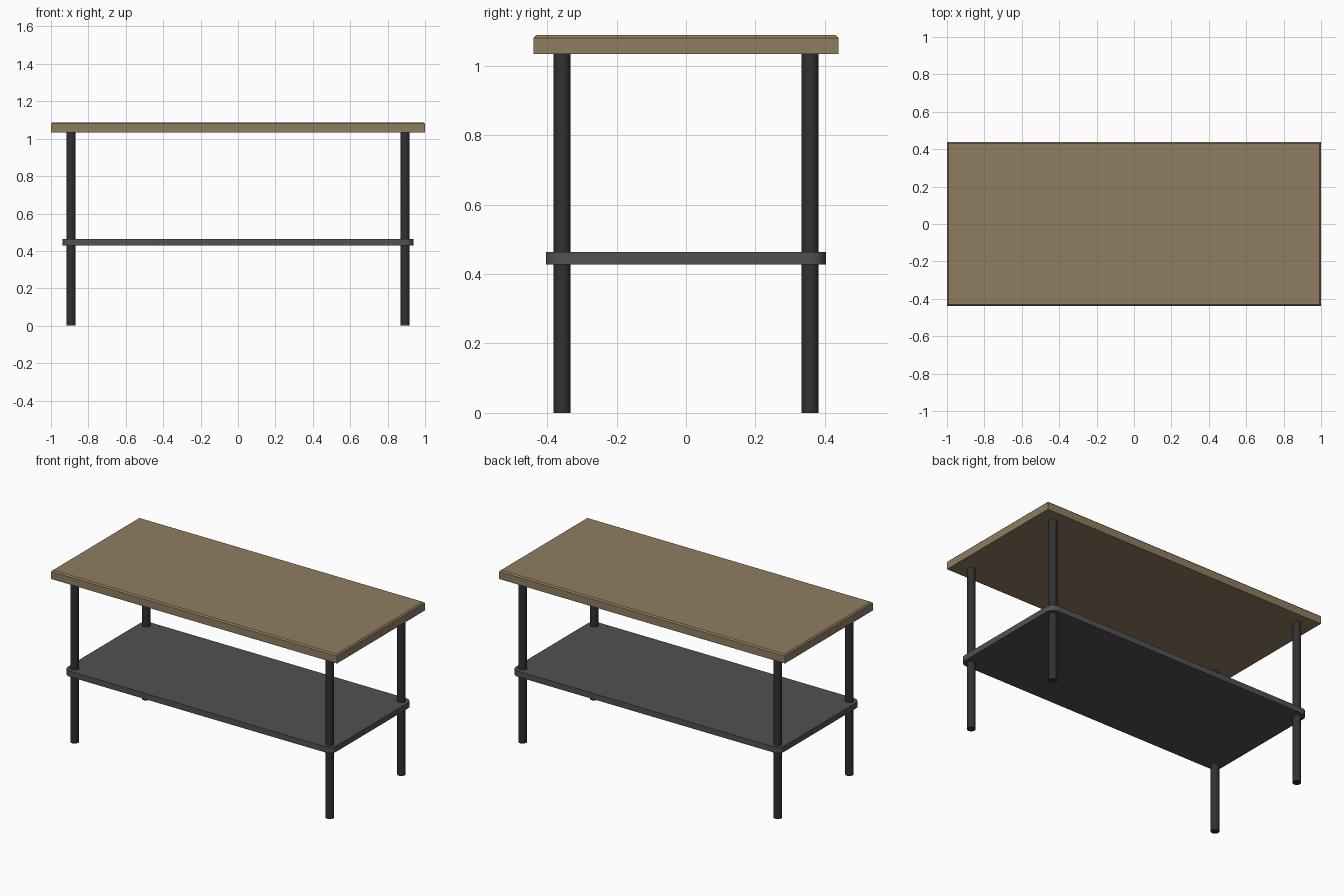
import bpy, bmesh, math

if "Cube" in bpy.data.objects:
    bpy.data.objects.remove(bpy.data.objects["Cube"])


def material(name, rgb):
    m = bpy.data.materials.new(name)
    m.diffuse_color = (*rgb, 1.0)
    m.use_nodes = True
    m.node_tree.nodes["Principled BSDF"].inputs["Base Color"].default_value = m.diffuse_color
    return m


wood = material("tan_wood", (0.275, 0.202, 0.117))
shelf_grey = material("dark_grey_metal", (0.083, 0.083, 0.083))
leg_black = material("black_metal", (0.03, 0.03, 0.03))

LEG_X, LEG_Y, LEG_R = 0.893, 0.357, 0.0245
TOP_Z0, TOP_Z1 = 1.033, 1.088


def add_object(name, bm, mat):
    bmesh.ops.recalc_face_normals(bm, faces=bm.faces)
    me = bpy.data.meshes.new(name)
    bm.to_mesh(me)
    bm.free()
    me.materials.append(mat)
    ob = bpy.data.objects.new(name, me)
    bpy.context.collection.objects.link(ob)
    return ob


def smooth(ob):
    bpy.ops.object.select_all(action='DESELECT')
    ob.select_set(True)
    bpy.context.view_layer.objects.active = ob
    bpy.ops.object.shade_smooth_by_angle(angle=math.radians(35))


def box(hx, hy, z0, z1):
    bm = bmesh.new()
    bmesh.ops.create_cube(bm, size=1)
    for v in bm.verts:
        v.co = (v.co.x * 2 * hx, v.co.y * 2 * hy, z1 if v.co.z > 0 else z0)
    return bm


# tabletop with a narrow chamfer around its upper edge
bm = box(1.0, 0.4395, TOP_Z0, TOP_Z1)
rim = [e for e in bm.edges if all(v.co.z > TOP_Z1 - 1e-4 for v in e.verts)]
bmesh.ops.bevel(bm, geom=rim, offset=0.008, segments=1, affect='EDGES')
add_object("tabletop", bm, wood)

# lower shelf, corners rounded concentric with the legs
bm = box(0.939, 0.403, 0.428, 0.464)
uprights = [e for e in bm.edges if abs(e.verts[0].co.z - e.verts[1].co.z) > 0.01]
bmesh.ops.bevel(bm, geom=uprights, offset=0.046, segments=8, profile=0.5, affect='EDGES')
smooth(add_object("lower_shelf", bm, shelf_grey))

# four round legs
for yname, sy in (("front", -1), ("back", 1)):
    for xname, sx in (("left", -1), ("right", 1)):
        bm = bmesh.new()
        bmesh.ops.create_cone(bm, cap_ends=True, segments=32,
                              radius1=LEG_R, radius2=LEG_R, depth=TOP_Z0)
        bmesh.ops.translate(bm, verts=bm.verts,
                            vec=(sx * LEG_X, sy * LEG_Y, TOP_Z0 / 2))
        smooth(add_object(f"{yname}_{xname}_leg", bm, leg_black))
